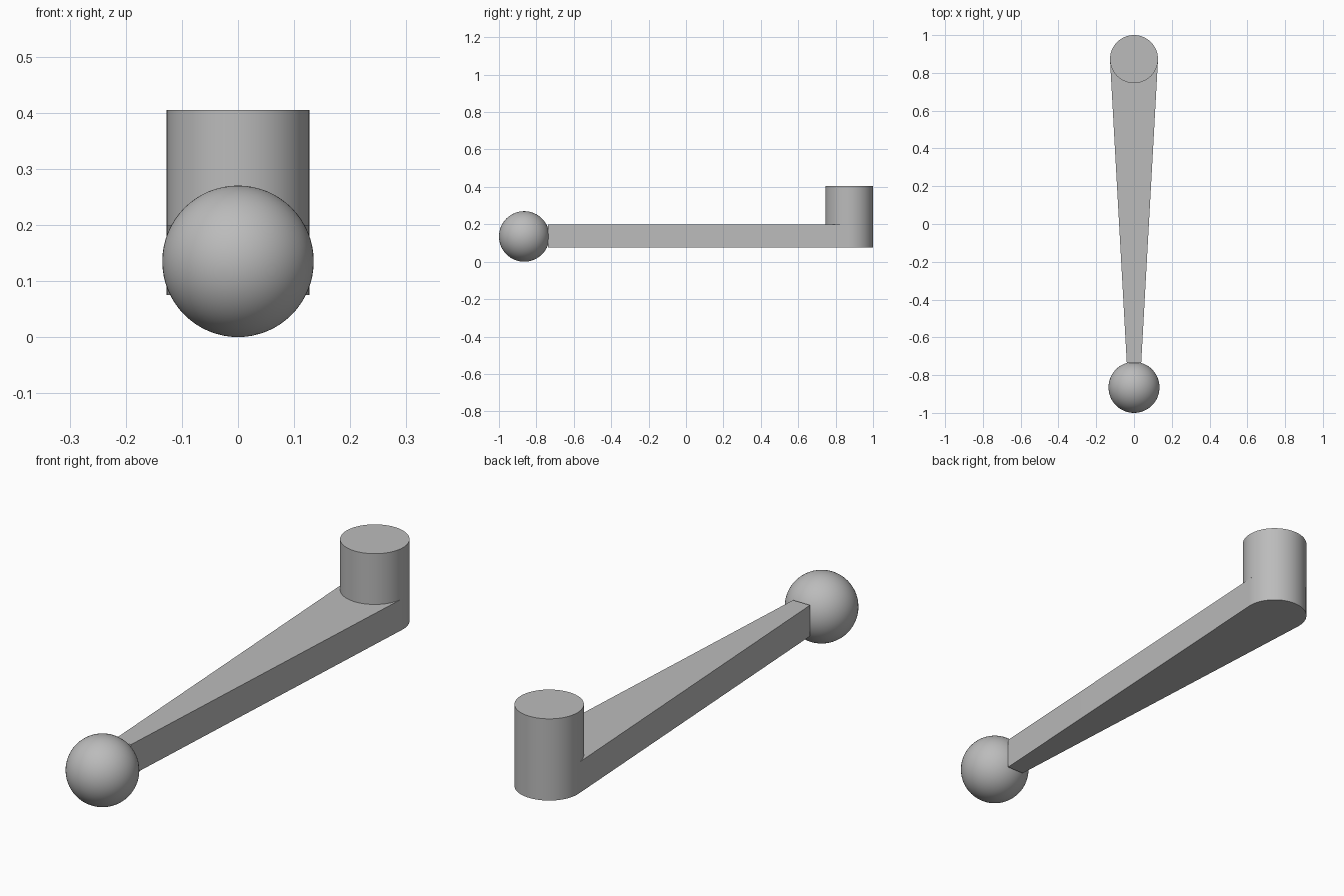
import bpy, bmesh, math

cube = bpy.data.objects.get("Cube")
if cube:
    bpy.data.objects.remove(cube, do_unlink=True)

# Single grey material
GREY = (0.5, 0.5, 0.5, 1)
grey = bpy.data.materials.new("plain grey")
grey.use_nodes = True
grey.diffuse_color = GREY
grey.node_tree.nodes["Principled BSDF"].inputs["Base Color"].default_value = GREY

POST_R, POST_Y = 0.127, 0.873
BOTTOM, ARM_TOP, POST_TOP = 0.075, 0.2, 0.405
TIP_Y, TIP_HALF = -0.737, 0.038
BALL_R = 0.135


def finish(obj):
    obj.data.materials.append(grey)
    bpy.ops.object.select_all(action="DESELECT")
    obj.select_set(True)
    bpy.context.view_layer.objects.active = obj
    bpy.ops.object.shade_smooth_by_angle(angle=math.radians(30))


def prism(name, outline, z0, z1):
    bm = bmesh.new()
    base = bm.faces.new([bm.verts.new((x, y, z0)) for x, y in outline])
    top = bmesh.ops.extrude_face_region(bm, geom=[base], use_keep_orig=True)
    moved = [g for g in top["geom"] if isinstance(g, bmesh.types.BMVert)]
    bmesh.ops.translate(bm, verts=moved, vec=(0, 0, z1 - z0))
    bmesh.ops.recalc_face_normals(bm, faces=bm.faces)
    mesh = bpy.data.meshes.new(name)
    bm.to_mesh(mesh)
    bm.free()
    obj = bpy.data.objects.new(name, mesh)
    bpy.context.collection.objects.link(obj)
    finish(obj)


def arc(start, end, steps):
    angles = [start + (end - start) * i / steps for i in range(steps + 1)]
    return [(POST_R * math.cos(a), POST_Y + POST_R * math.sin(a)) for a in angles]


# Tapered arm whose straight sides run tangent into the round hub
tilt = math.atan((POST_R - TIP_HALF) / (POST_Y - TIP_Y))
tip = [(-TIP_HALF, TIP_Y), (TIP_HALF, TIP_Y)]
prism("crank_arm", tip + arc(-tilt, math.pi + tilt, 48), BOTTOM, ARM_TOP)

# Upright round post above the hub
prism("hub_post", arc(0, 2 * math.pi, 96)[:-1], ARM_TOP, POST_TOP)

# Ball knob at the narrow end
bpy.ops.mesh.primitive_uv_sphere_add(segments=64, ring_count=32, radius=BALL_R,
                                     location=(0, BALL_R - 1, BALL_R))
knob = bpy.context.object
knob.name = "ball_knob"
finish(knob)
